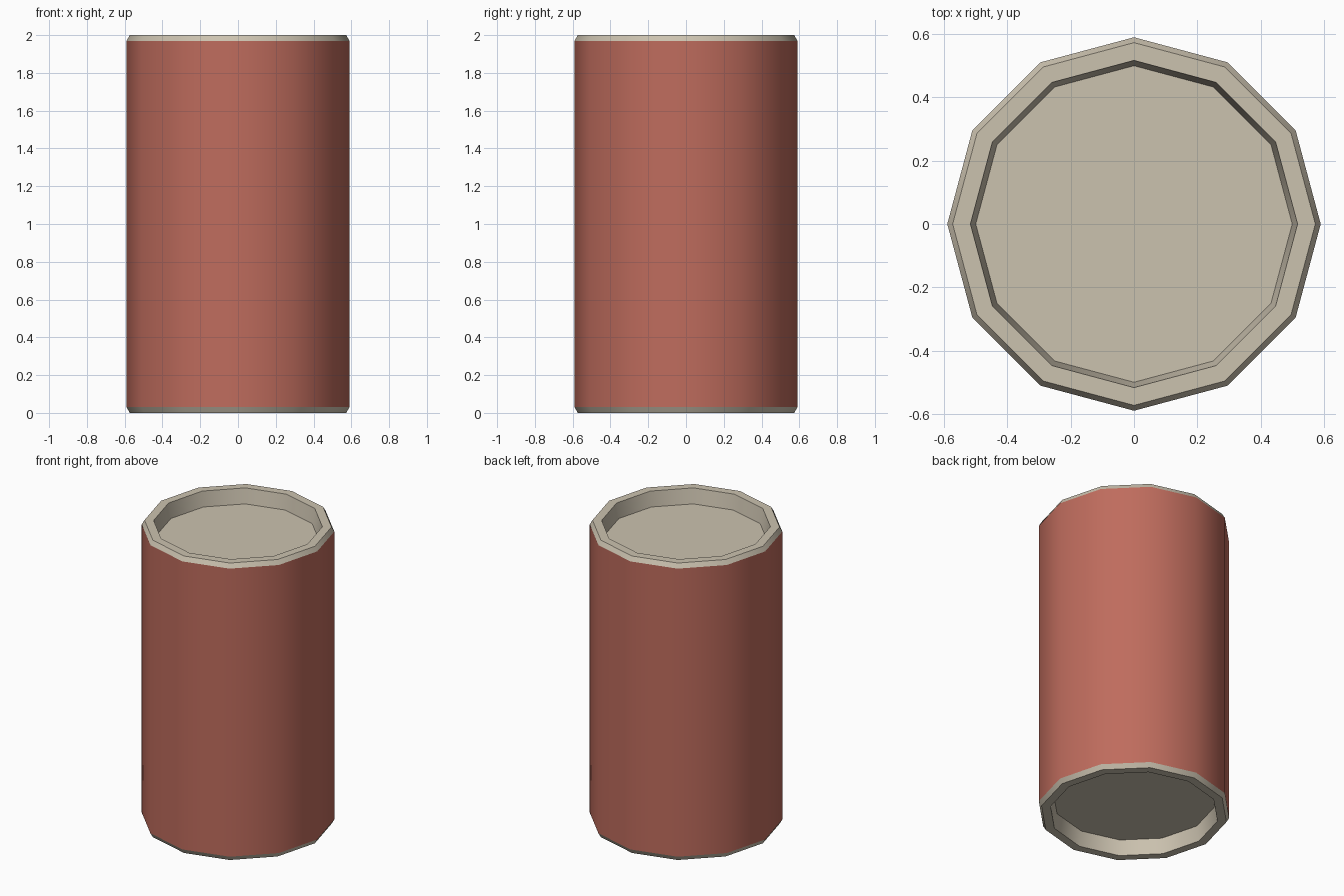
import bpy, bmesh, math

if "Cube" in bpy.data.objects:
    bpy.data.objects.remove(bpy.data.objects["Cube"])

SIDES = 12
HEIGHT = 2.0


def material(name, color):
    m = bpy.data.materials.new(name)
    m.diffuse_color = (*color, 1)
    m.use_nodes = True
    m.node_tree.nodes["Principled BSDF"].inputs["Base Color"].default_value = m.diffuse_color
    return m


def lathe(name, profile, mat, fill=None):
    """Revolve (radius, z) points, listed from bottom to top along the outside."""
    bm = bmesh.new()
    rings = []
    for r, z in profile:
        rings.append([bm.verts.new((r * math.cos(2 * math.pi * i / SIDES),
                                    r * math.sin(2 * math.pi * i / SIDES), z))
                      for i in range(SIDES)])
    for a, b in zip(rings, rings[1:]):
        for i in range(SIDES):
            j = (i + 1) % SIDES
            bm.faces.new((a[i], a[j], b[j], b[i]))
    if fill == "top":
        bm.faces.new(rings[-1])
    elif fill == "bottom":
        bm.faces.new(rings[0][::-1])
    mesh = bpy.data.meshes.new(name)
    bm.to_mesh(mesh)
    bm.free()
    mesh.materials.append(mat)
    obj = bpy.data.objects.new(name, mesh)
    bpy.context.collection.objects.link(obj)
    bpy.ops.object.select_all(action='DESELECT')
    obj.select_set(True)
    bpy.context.view_layer.objects.active = obj
    bpy.ops.object.shade_smooth_by_angle(angle=math.radians(40))
    return obj


red = material("red_paint", (0.52, 0.15, 0.11))
cream = material("cream_metal", (0.60, 0.54, 0.43))

# painted can wall
lathe("can_body", [(0.59, 0.03), (0.59, HEIGHT - 0.03)], red)

# bevelled rim with recessed lid; the base is its mirror image
rim = [(0.59, HEIGHT - 0.03), (0.573, HEIGHT), (0.517, HEIGHT), (0.50, HEIGHT - 0.10)]
lathe("can_lid", rim, cream, "top")
lathe("can_base", [(r, HEIGHT - z) for r, z in reversed(rim)], cream, "bottom")
